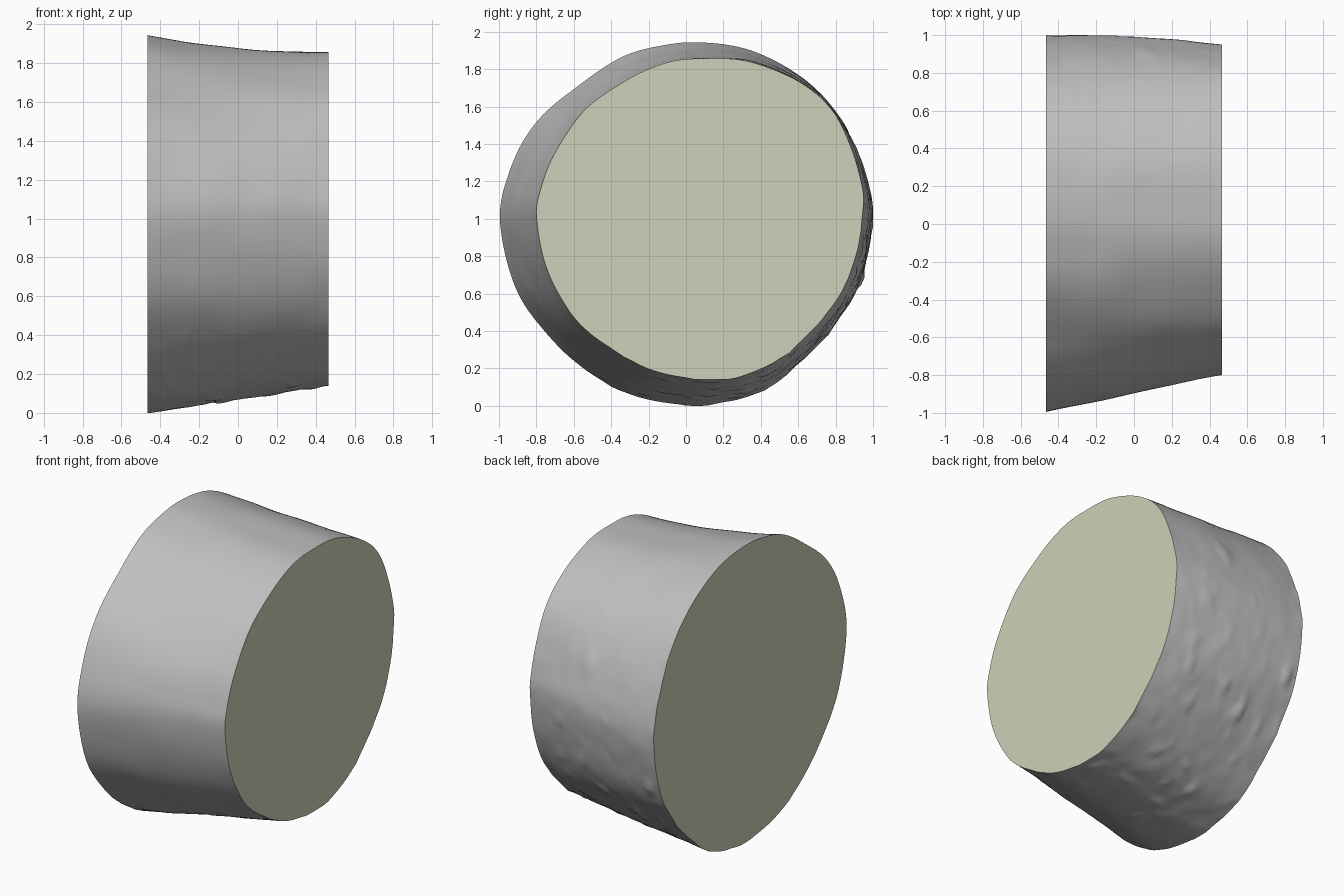
import bpy, bmesh, math
from mathutils import Vector, noise

if "Cube" in bpy.data.objects:
    bpy.data.objects.remove(bpy.data.objects["Cube"], do_unlink=True)


def material(name, rgb):
    m = bpy.data.materials.new(name)
    m.use_nodes = True
    m.diffuse_color = (*rgb, 1)
    m.node_tree.nodes["Principled BSDF"].inputs["Base Color"].default_value = (*rgb, 1)
    return m


bark = material("grey bark", (0.52, 0.52, 0.52))
wood = material("pale cut wood", (0.61, 0.64, 0.48))

# Matching (y, z) outlines of the wide and narrow cut ends
WIDE = [(1, 1), (.95, 1.28), (.82, 1.55), (.62, 1.76), (.35, 1.9), (.07, 1.945),
        (-.13, 1.93), (-.36, 1.86), (-.61, 1.69), (-.82, 1.5), (-.95, 1.25), (-1, 1),
        (-.94, .7), (-.82, .47), (-.6, .24), (-.33, .07), (0, 0), (.2, .015),
        (.4, .07), (.58, .2), (.78, .41), (.93, .65)]
NARROW = [(.95, 1.02), (.93, 1.25), (.81, 1.55), (.61, 1.73), (.35, 1.84), (.1, 1.86),
          (-.1, 1.84), (-.33, 1.74), (-.54, 1.59), (-.7, 1.36), (-.78, 1.16), (-.8, 1),
          (-.74, .71), (-.6, .47), (-.41, .31), (-.2, .19), (.02, .143), (.16, .135),
          (.3, .16), (.5, .25), (.71, .43), (.87, .68)]
SEGMENTS, RINGS, HALF = 176, 64, 0.465


def outline(points, u):
    """Closed Catmull-Rom curve through the points, u in 0..1."""
    n = len(points)
    i, t = divmod(u * n, 1)
    a, b, c, d = (Vector(points[(int(i) + k) % n]) for k in (-1, 0, 1, 2))
    return b + 0.5 * t * ((c - a) + t * ((2*a - 5*b + 4*c - d) + t * (3*(b - c) + d - a)))


def taper(t, angle):
    """Taper is early on the top, late at the back and even elsewhere."""
    top, back = max(0, math.sin(angle)), max(0, math.cos(angle))
    early, late = 1 - (1 - t) ** 2, t ** 2.5
    return t + top ** 2 * (early - t) + back ** 2 * (late - t)


def bark_bump(x, y, z):
    """Shallow lumps, with more small knots on the rear underside."""
    p = Vector((x, y, z))
    rough = min(1, max(0, 0.4 + 0.6 * (y - z + 0.7)))
    knots = max(0, noise.noise(p * 9) - 0.3)
    return 0.007 * noise.noise(p * 3.5) + 0.004 * rough * noise.noise(p * 12) + 0.03 * rough * knots


# Lofted log with flat cut ends
bm = bmesh.new()
rings = []
for r in range(RINGS + 1):
    t = r / RINGS
    ring = []
    for s in range(SEGMENTS):
        u = s / SEGMENTS
        wide, narrow = outline(WIDE, u), outline(NARROW, u)
        angle = math.atan2(wide.y - 1, wide.x)
        p = wide.lerp(narrow, taper(t, angle))
        x = HALF * (2 * t - 1)
        out = Vector((math.cos(angle), math.sin(angle)))
        p += out * (bark_bump(x, p.x, p.y) - 0.003)
        ring.append(bm.verts.new((x, p.x, max(0, p.y))))
    rings.append(ring)
for a, b in zip(rings, rings[1:]):
    for s in range(SEGMENTS):
        n = (s + 1) % SEGMENTS
        bm.faces.new((a[s], a[n], b[n], b[s])).smooth = True
for ring in (rings[0], rings[-1]):
    cap = bm.faces.new(ring)
    cap.material_index = 1
    for e in cap.edges:
        e.smooth = False
bmesh.ops.recalc_face_normals(bm, faces=bm.faces)

mesh = bpy.data.meshes.new("log_slice")
bm.to_mesh(mesh)
bm.free()
mesh.materials.append(bark)
mesh.materials.append(wood)
log = bpy.data.objects.new("log_slice", mesh)
bpy.context.collection.objects.link(log)
